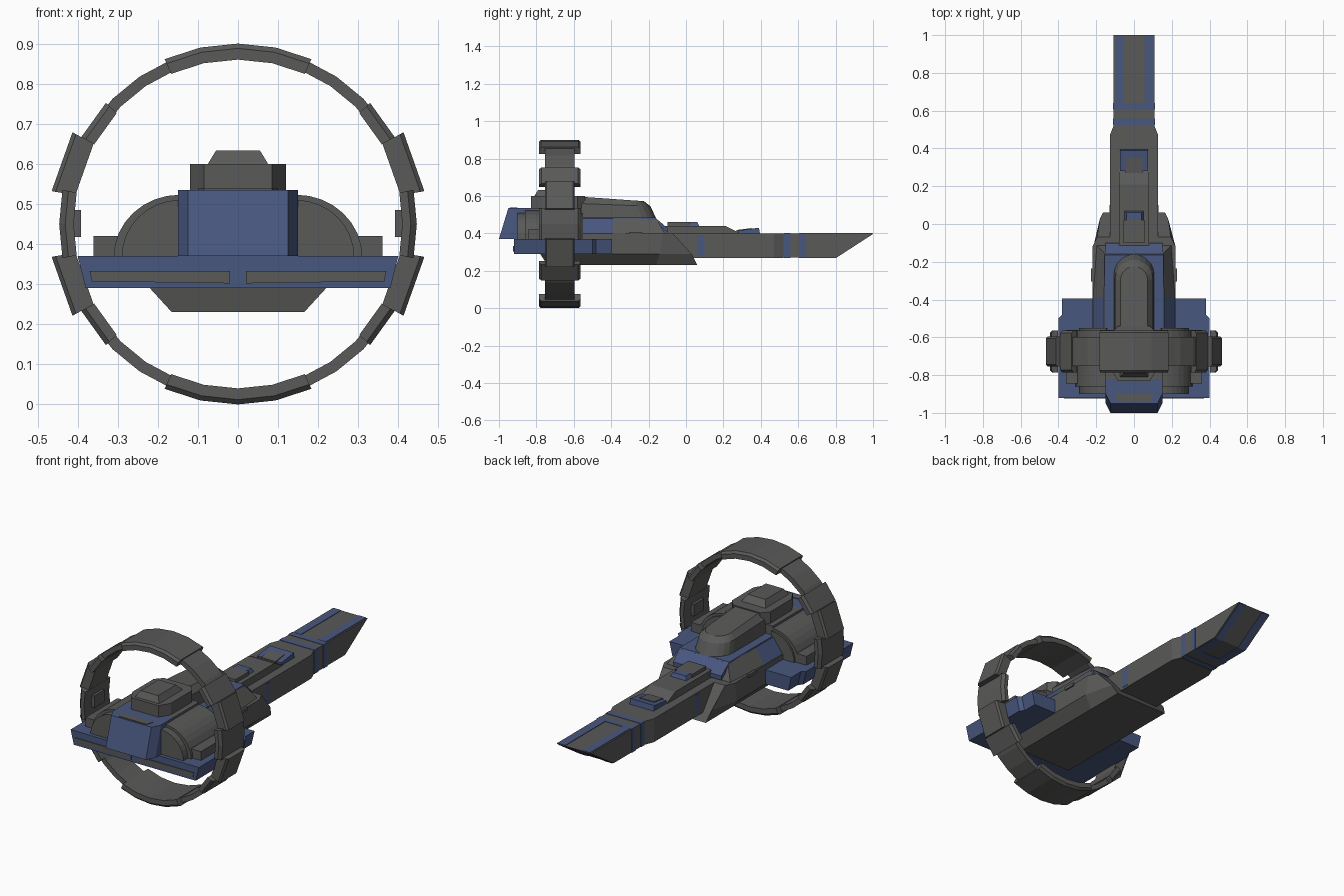
import bpy, bmesh, math

if "Cube" in bpy.data.objects:
    bpy.data.objects.remove(bpy.data.objects["Cube"])


def material(name, rgb):
    m = bpy.data.materials.new(name)
    m.diffuse_color = (*rgb, 1)
    m.use_nodes = True
    m.node_tree.nodes["Principled BSDF"].inputs["Base Color"].default_value = m.diffuse_color
    return m


GREY = material("hull grey", (0.10, 0.10, 0.098))
BLUE = material("panel blue", (0.065, 0.095, 0.21))


def loft(name, rings, mat=GREY, rule=None):
    """Skin a series of equal-length 3D loops; rule(face centre, normal) picks blue."""
    bm = bmesh.new()
    loops = [[bm.verts.new(p) for p in r] for r in rings]
    n = len(loops[0])
    for a, b in zip(loops, loops[1:]):
        for i in range(n):
            j = (i + 1) % n
            bm.faces.new((a[i], a[j], b[j], b[i]))
    bm.faces.new(loops[0])
    bm.faces.new(loops[-1])
    bmesh.ops.recalc_face_normals(bm, faces=bm.faces)
    if rule:
        for f in bm.faces:
            f.material_index = int(rule(f.calc_center_median(), f.normal))
    me = bpy.data.meshes.new(name)
    bm.to_mesh(me)
    bm.free()
    me.materials.append(mat)
    if rule:
        me.materials.append(BLUE)
    ob = bpy.data.objects.new(name, me)
    bpy.context.collection.objects.link(ob)
    return ob


def frustum(name, bottom, top, z0, z1, mat=GREY, rule=None):
    """Block between two (x half, y0, y1) rectangles."""
    def rect(r, z):
        w, a, b = r
        return [(-w, a, z), (w, a, z), (w, b, z), (-w, b, z)]
    return loft(name, [rect(bottom, z0), rect(top, z1)], mat, rule)


def box(name, x0, x1, y0, y1, z0, z1, mat=GREY):
    r = [(x0, y0), (x1, y0), (x1, y1), (x0, y1)]
    return loft(name, [[(x, y, z) for x, y in r] for z in (z0, z1)], mat)


def side_prism(name, outline, x0, x1, mat=GREY):
    """Extrude a (y, z) outline along x."""
    return loft(name, [[(x, y, z) for y, z in outline] for x in (x0, x1)], mat)


def plan_prism(name, half, z0, z1, mat=GREY, inset=0.0):
    """Extrude a mirrored (x, y) half outline along z."""
    full = half + [(-x, y) for x, y in reversed(half)]
    return loft(name, [[(x, y, z0) for x, y in full],
                       [(x * (1 - inset), y, z1) for x, y in full]], mat)


# Ring: narrow base band with wider pads
RY, RZ = -0.675, 0.45


def arc(name, a0, a1, rin, rout, hw, steps, bev=0.0):
    rings = []
    for k in range(steps + 1):
        a = math.radians(a0 + (a1 - a0) * k / steps)
        s, c = math.sin(a), math.cos(a)
        sec = [(rin, -hw), (rout - bev, -hw), (rout, -hw + bev),
               (rout, hw - bev), (rout - bev, hw), (rin, hw)]
        if bev == 0:
            sec = [(rin, -hw), (rout, -hw), (rout, hw), (rin, hw)]
        rings.append([(r * s, RY + y, RZ + r * c) for r, y in sec])
    loft(name, rings)


for q in range(4):
    for k in range(1):
        arc("ring_band", q * 90, q * 90 + 90, 0.414, 0.442, 0.078, 8)
for base in (0, 180):
    arc("ring_cap", base - 24, base + 24, 0.41, 0.45, 0.112, 4, 0.012)
    arc("ring_side_pad", base + 79, base + 101, 0.41, 0.446, 0.112, 2, 0.015)
    for s in (-1, 1):
        arc("ring_shoulder_pad", base + s * 47.5, base + s * 61, 0.41, 0.447, 0.11, 1, 0.012)
        arc("ring_outer_pad", base + s * 61, base + s * 80, 0.412, 0.472, 0.08, 1, 0.01)
for s in (-1, 1):
    box("ring_inner_box", s * 0.392, s * 0.42, -0.72, -0.63, 0.418, 0.485)

# Long neck and nose
side_prism("nose", [(0.48, 0.27), (0.8, 0.27), (1.0, 0.40), (0.48, 0.40)], -0.108, 0.108)
plan_prism("neck", [(0.128, -0.2), (0.128, 0.47), (0.108, 0.52)], 0.268, 0.40)
for y0, y1 in ((0.525, 0.558), (0.605, 0.64)):
    box("neck_stripe", -0.110, 0.110, y0, y1, 0.268, 0.402, BLUE)
for s in (-1, 1):
    box("nose_top_stripe", s * 0.055, s * 0.1, 0.64, 0.998, 0.398, 0.403, BLUE)
    side_prism("nose_under_stripe",
               [(0.64, 0.267), (0.8, 0.267), (0.999, 0.396), (0.999, 0.40), (0.8, 0.272), (0.64, 0.272)],
               s * 0.055, s * 0.1, BLUE)
    box("neck_side_mark", s * 0.12, s * 0.130, 0.06, 0.10, 0.28, 0.39, BLUE)

# Boxes on top of the neck
side_prism("neck_top_step", [(-0.15, 0.40), (0.29, 0.40), (0.21, 0.44), (-0.15, 0.44)], -0.08, 0.08)
box("neck_hatch", -0.055, 0.055, -0.10, 0.02, 0.43, 0.46)
frustum("neck_hatch_front", (0.055, 0.02, 0.075), (0.04, 0.02, 0.06), 0.43, 0.46, BLUE)
side_prism("sensor_wedge", [(0.28, 0.40), (0.395, 0.40), (0.39, 0.43), (0.28, 0.415)], -0.075, 0.075, BLUE)
side_prism("sensor_wedge_inset", [(0.27, 0.40), (0.35, 0.41), (0.35, 0.428), (0.27, 0.418)], -0.045, 0.045)

# Lower hull with a forward raked prow
half = [(0.22, 0.40), (0.22, 0.29), (0.165, 0.23)]


def hull_ring(ys, xs=(0.22, 0.22, 0.165)):
    r = [(x, y, z) for x, y, (_, z) in zip(xs, ys, half)]
    return r + [(-x, y, z) for x, y, z in reversed(r)]


loft("lower_hull", [hull_ring((-0.78, -0.78, -0.74)), hull_ring((-0.12, -0.14, -0.16)),
                    hull_ring((-0.07, 0.03, 0.06), (0.195, 0.18, 0.165))])

# Sloped shoulders, blue at the rear flank
loft("shoulders", [[(-b, y, 0.395), (b, y, 0.395), (t, y - d, 0.48), (-t, y - d, 0.48)]
                   for y, b, t, d in ((-0.8, 0.22, 0.16, 0), (-0.55, 0.22, 0.16, 0), (-0.39, 0.22, 0.16, 0),
                                      (-0.11, 0.2, 0.15, 0.05))],
     GREY, lambda c, n: abs(n.x) > 0.5 and -0.55 < c.y < -0.4)
box("deck_plate", -0.155, 0.155, -0.6, -0.165, 0.475, 0.484, BLUE)
loft("deck_front", [[(-0.155, -0.165, z), (0.155, -0.165, z), (0.15, -0.10, z - 0.055), (-0.15, -0.10, z - 0.055)]
                    for z in (0.484, 0.46)], BLUE)
for s in (-1, 1):
    box("side_vent", s * 0.215, s * 0.228, -0.305, -0.235, 0.388, 0.406)

# Rounded cockpit canopy
def canopy(w, y_front, z_front, z_back):
    pts = [(w, -0.58)]
    pts += [(w * math.cos(a), y_front - w + w * math.sin(a)) for a in [math.pi * i / 10 for i in range(11)]]
    pts += [(-w, -0.58)]
    return [(x, y, z_back + (z_front - z_back) * (y + 0.58) / (y_front + 0.58)) for x, y in pts]


loft("canopy", [canopy(0.108, -0.155, 0.47, 0.47), canopy(0.10, -0.19, 0.545, 0.56), canopy(0.072, -0.225, 0.572, 0.597)])

# Rear upper housing and its lid
box("rear_core", -0.15, 0.15, -0.82, -0.56, 0.37, 0.535)
plan_prism("rear_turret", [(0.085, -0.83), (0.12, -0.77), (0.12, -0.58), (0.085, -0.54)], 0.53, 0.60)
frustum("turret_lid", (0.075, -0.81, -0.6), (0.055, -0.79, -0.63), 0.60, 0.633)

# Blue stern block with angled corners
stern = []
for z, y in ((0.37, -1.0), (0.535, -0.95)):
    h = [(0.125, y), (0.15, y + 0.05), (0.15, -0.77)]
    stern.append([(px, py, z) for px, py in h] + [(-px, py, z) for px, py in reversed(h)])
loft("stern_block", stern, BLUE)
plan_prism("stern_inset", [(0.085, -0.94), (0.1, -0.9)], 0.534, 0.538)

# Curved engine pods: outer rim and slightly recessed core
def pod(name, s, rx, rz, y0, y1):
    pts = [(0.14, 0.368)] + [(0.145 + rx * math.cos(a), 0.368 + rz * math.sin(a))
                             for a in [math.pi / 2 * i / 8 for i in range(9)]]
    loft(name, [[(s * x, y, z) for x, z in pts] for y in (y0, y1)])


for s in (-1, 1):
    pod("engine_rim", s, 0.165, 0.155, -0.86, -0.56)
    pod("engine_core", s, 0.145, 0.142, -0.90, -0.55)
    box("engine_side_box", s * 0.27, s * 0.36, -0.845, -0.56, 0.365, 0.42)

# Flat blue wing with rear slots
wing = [(0.40, -0.92), (0.40, -0.50), (0.38, -0.48), (0.38, -0.395), (0.2, -0.395)]
plan_prism("wing", wing, 0.37, 0.29, BLUE, 0.05)
for s in (-1, 1):
    loft("wing_slot", [[(s * 0.02, y, 0.302), (s * 0.365, y, 0.307), (s * 0.37, y, 0.333), (s * 0.02, y, 0.333)]
                       for y in (-0.924, -0.915)])
